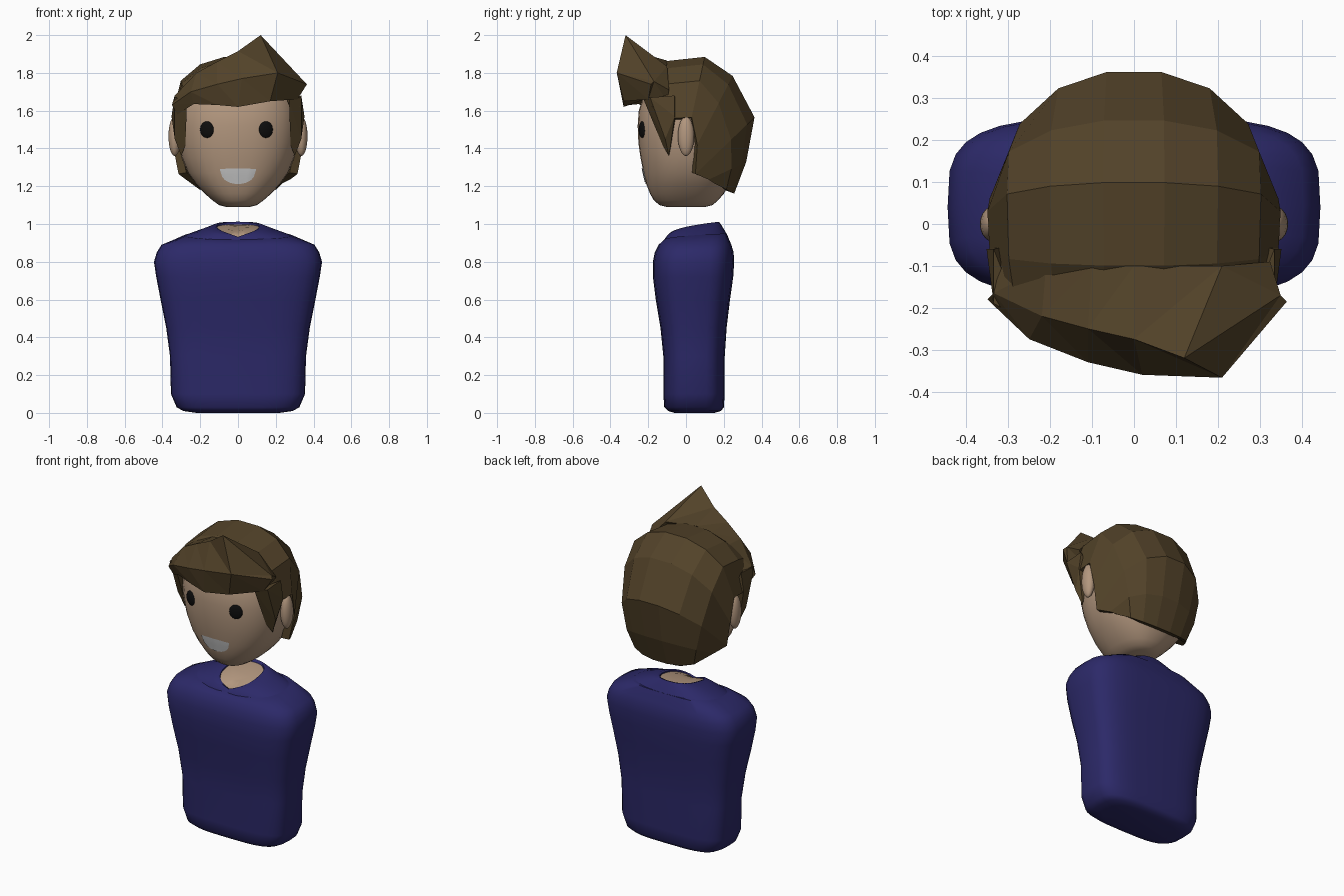
import bpy, bmesh, math
from mathutils import Vector
from mathutils.bvhtree import BVHTree

if "Cube" in bpy.data.objects:
    bpy.data.objects.remove(bpy.data.objects["Cube"])


def material(name, rgb):
    m = bpy.data.materials.new(name)
    m.diffuse_color = (*rgb, 1)
    m.use_nodes = True
    m.node_tree.nodes["Principled BSDF"].inputs["Base Color"].default_value = m.diffuse_color
    return m


SKIN = material("skin", (0.45, 0.31, 0.21))
NAVY = material("navy_cloth", (0.025, 0.022, 0.14))
HAIR = material("brown_hair", (0.085, 0.055, 0.022))
BLACK = material("black", (0.004, 0.004, 0.004))
WHITE = material("white", (0.75, 0.75, 0.75))


def finish(bm, name, mat, smooth=True):
    bmesh.ops.recalc_face_normals(bm, faces=bm.faces)
    me = bpy.data.meshes.new(name)
    bm.to_mesh(me)
    bm.free()
    me.materials.append(mat)
    ob = bpy.data.objects.new(name, me)
    bpy.context.collection.objects.link(ob)
    if smooth:
        bpy.ops.object.select_all(action='DESELECT')
        ob.select_set(True)
        bpy.context.view_layer.objects.active = ob
        bpy.ops.object.shade_smooth_by_angle(angle=math.radians(60))
    return ob


def skin_rows(bm, rows, closed_u=False, closed_v=False):
    """Bridge rows of vertices with quads."""
    n, m = len(rows), len(rows[0])
    for i in range(n if closed_v else n - 1):
        a, b = rows[i], rows[(i + 1) % n]
        for j in range(m if closed_u else m - 1):
            k = (j + 1) % m
            bm.faces.new((a[j], a[k], b[k], b[j]))


def loft(rings, exponent, segs=32):
    """Stack superellipse rings: (z front, z back, half width, y front, y back)."""
    bm = bmesh.new()
    rows = []
    for zf, zb, hw, yf, yb in rings:
        row = []
        for i in range(segs):
            a = math.tau * i / segs
            c, s = math.cos(a), math.sin(a)
            x = hw * math.copysign(abs(c) ** (2 / exponent), c)
            v = math.copysign(abs(s) ** (2 / exponent), s)
            u = max(0.0, (v + 1) / 2)
            row.append(bm.verts.new((x, yf + (yb - yf) * u, zf + (zb - zf) * u ** 0.4)))
        rows.append(row)
    skin_rows(bm, rows, closed_u=True)
    bm.faces.new(rows[0])
    bm.faces.new(rows[-1])
    return bm


def ellipsoid(name, loc, scale, mat, turn=0):
    bm = bmesh.new()
    bmesh.ops.create_uvsphere(bm, u_segments=20, v_segments=12, radius=1)
    ob = finish(bm, name, mat)
    ob.location, ob.scale, ob.rotation_euler = loc, scale, (0, 0, turn)
    return ob


# Sweater torso with collar
finish(loft([
    (0.0, 0.0, 0.22, -0.06, 0.15), (0.01, 0.01, 0.29, -0.095, 0.185),
    (0.03, 0.03, 0.325, -0.115, 0.2), (0.10, 0.10, 0.355, -0.12, 0.205),
    (0.30, 0.30, 0.36, -0.12, 0.205), (0.45, 0.45, 0.38, -0.135, 0.215),
    (0.60, 0.60, 0.41, -0.16, 0.233), (0.72, 0.72, 0.433, -0.175, 0.25),
    (0.80, 0.80, 0.445, -0.175, 0.255), (0.85, 0.85, 0.43, -0.165, 0.252),
    (0.89, 0.89, 0.405, -0.145, 0.24), (0.912, 0.95, 0.28, -0.118, 0.215)], 3.6), "torso_lower", NAVY)
finish(loft([
    (0.90, 0.945, 0.29, -0.12, 0.217), (0.912, 0.952, 0.275, -0.118, 0.213),
    (0.925, 0.99, 0.18, -0.105, 0.19), (0.932, 1.012, 0.125, -0.095, 0.175),
    (0.928, 1.008, 0.112, -0.085, 0.165), (0.905, 0.98, 0.11, -0.08, 0.16)], 2.4), "collar", NAVY)
# Skin inside the neckline
finish(loft([
    (0.90, 0.97, 0.115, -0.09, 0.165), (0.926, 0.998, 0.113, -0.086, 0.163),
    (0.955, 0.995, 0.07, -0.03, 0.11)], 2.2), "neck_skin", SKIN)

# Head
head_bm = loft([(z, z, hw, yf, yb) for z, hw, yf, yb in (
    (1.09, 0.06, -0.10, 0.10), (1.10, 0.10, -0.14, 0.14), (1.125, 0.135, -0.17, 0.17),
    (1.16, 0.175, -0.19, 0.20), (1.21, 0.222, -0.21, 0.23), (1.27, 0.265, -0.225, 0.255),
    (1.35, 0.298, -0.241, 0.275), (1.43, 0.316, -0.252, 0.285), (1.52, 0.324, -0.256, 0.29),
    (1.60, 0.32, -0.25, 0.29), (1.68, 0.30, -0.225, 0.27), (1.76, 0.25, -0.17, 0.21),
    (1.82, 0.15, -0.08, 0.12), (1.84, 0.05, 0.0, 0.05))], 2.3)
tree = BVHTree.FromBMesh(head_bm)
finish(head_bm, "head", SKIN)


def face_y(x, z):
    return tree.ray_cast(Vector((x, -2, z)), Vector((0, 1, 0)))[0].y


# Eyes and ears
for side, tag in ((-1, "left"), (1, "right")):
    x = 0.156 * side - 0.008
    ellipsoid("eye_" + tag, (x, face_y(x, 1.5) + 0.002, 1.5), (0.039, 0.014, 0.044), BLACK, 0.35 * side)
    ellipsoid("ear_" + tag, (0.335 * side, 0, 1.465), (0.033, 0.043, 0.105), SKIN)

# Mouth: half-round shape laid on the face
bm = bmesh.new()
rows = []
for r in range(5):
    row = []
    for i in range(17):
        x = -0.095 + 0.19 * i / 16
        k = abs(x) / 0.095
        top = 1.29 + 0.005 * (1 - k ** 2)
        bottom = 1.285 - 0.073 * math.sqrt(max(0, 1 - k ** 2.2))
        z = bottom + (top - bottom) * r / 4
        row.append(bm.verts.new((x, face_y(x, z) - 0.005, z)))
    rows.append(row)
skin_rows(bm, rows)
finish(bm, "mouth", WHITE)

# Hair cap: arches across the head, (mid y, mid z, hem x, hem y, hem z)
bm = bmesh.new()
rows = []
for my, mz, hx, hy, hz in (
        (-0.22, 1.77, 0.325, -0.18, 1.62), (-0.10, 1.868, 0.345, -0.06, 1.56),
        (0.10, 1.89, 0.35, 0.03, 1.565), (0.25, 1.79, 0.345, 0.06, 1.42),
        (0.368, 1.57, 0.315, 0.05, 1.265), (0.322, 1.33, 0.275, 0.12, 1.235),
        (0.257, 1.16, 0.235, 0.15, 1.215)):
    row = []
    for deg in (-90, -60, -35, -12, 12, 35, 60, 90):
        a = math.radians(deg)
        t = 1 - max(0, math.cos(a)) ** 0.75
        row.append(bm.verts.new((hx * math.sin(a), my + (hy - my) * t, mz + (hz - mz) * t)))
    rows.append(row)
skin_rows(bm, rows)
cap = finish(bm, "hair_cap", HAIR, smooth=False)
if sum(p.normal.dot(p.center - Vector((0, 0, 1.5))) for p in cap.data.polygons) < 0:
    cap.data.flip_normals()
thick = cap.modifiers.new("thickness", 'SOLIDIFY')
thick.thickness, thick.offset = 0.045, -1

# Swept fringe with a peak: rows run left to right
fringe = (
    ((-.31, -.06, 1.66), (-.21, -.10, 1.80), (-.10, -.10, 1.85), (0, -.10, 1.865), (.21, -.10, 1.835), (.325, -.09, 1.71)),
    ((-.335, -.165, 1.68), (-.22, -.22, 1.80), (-.11, -.25, 1.86), (0, -.275, 1.915), (.12, -.32, 2.0), (.35, -.17, 1.755)),
    ((-.35, -.18, 1.63), (-.25, -.275, 1.70), (-.11, -.33, 1.74), (.02, -.36, 1.77), (.21, -.367, 1.80), (.365, -.185, 1.74)),
    ((-.32, -.17, 1.58), (-.235, -.25, 1.635), (-.11, -.30, 1.63), (0, -.33, 1.62), (.17, -.33, 1.65), (.315, -.20, 1.66)),
    ((-.29, -.10, 1.60), (-.20, -.19, 1.66), (-.10, -.21, 1.66), (0, -.22, 1.66), (.17, -.19, 1.67), (.29, -.10, 1.65)))
bm = bmesh.new()
rows = [[bm.verts.new(p) for p in row] for row in fringe]
skin_rows(bm, rows, closed_v=True)
for end in (0, -1):
    bm.faces.new([row[end] for row in rows])
bmesh.ops.triangulate(bm, faces=bm.faces)
finish(bm, "hair_fringe", HAIR, smooth=False)

# Pointed sideburns
for side, tag in ((-1, "left"), (1, "right")):
    bm = bmesh.new()
    for x, y, z in ((.27, -.225, 1.66), (.335, -.19, 1.67), (.352, -.06, 1.57), (.29, -.05, 1.57),
                    (.30, -.09, 1.36), (.278, -.125, 1.42), (.335, -.11, 1.45), (.335, -.06, 1.68)):
        bm.verts.new((x * side, y, z))
    bmesh.ops.convex_hull(bm, input=bm.verts)
    finish(bm, "sideburn_" + tag, HAIR, smooth=False)
